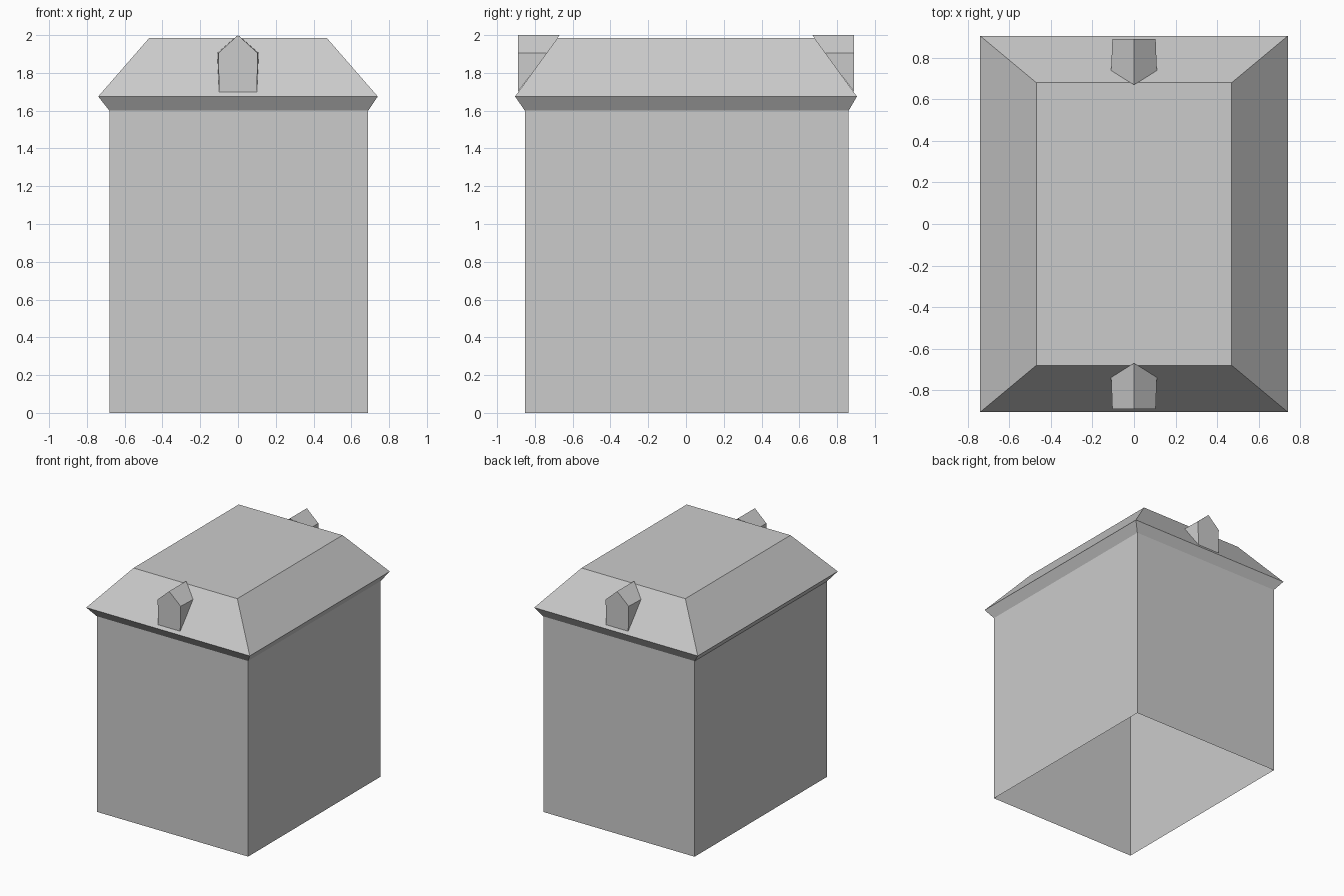
import bpy
import math
from mathutils import Matrix, Vector

cube = bpy.data.objects.get("Cube")
if cube:
    bpy.data.objects.remove(cube, do_unlink=True)

# One plain grey for the whole building
grey = bpy.data.materials.new("light_grey")
grey.use_nodes = True
grey.diffuse_color = (0.6, 0.6, 0.6, 1)
grey.node_tree.nodes["Principled BSDF"].inputs["Base Color"].default_value = (0.6, 0.6, 0.6, 1)


def make_object(name, verts, faces):
    mesh = bpy.data.meshes.new(name)
    mesh.from_pydata(verts, [], faces)
    mesh.materials.append(grey)
    mesh.update()
    obj = bpy.data.objects.new(name, mesh)
    bpy.context.collection.objects.link(obj)
    return obj


def rectangle(half_x, half_y, z, shift=0.0):
    """Four corners, counter-clockwise from above."""
    return [(sx * half_x + shift, sy * half_y + shift, z)
            for sx, sy in ((-1, -1), (1, -1), (1, 1), (-1, 1))]


def loft(name, rings, cap_top=False):
    """Skin a stack of four-cornered rings, open underneath."""
    verts = [corner for ring in rings for corner in ring]
    faces = []
    for level in range(len(rings) - 1):
        low, high = 4 * level, 4 * level + 4
        for i in range(4):
            j = (i + 1) % 4
            faces.append((low + i, low + j, high + j, high + i))
    if cap_top:
        last = len(verts) - 4
        faces.append(tuple(range(last, last + 4)))
    return make_object(name, verts, faces)


# Walls: a hollow box with an open bottom
wall_base = rectangle(0.685, 0.857, 0.0, 0.004)
wall_top = rectangle(0.685, 0.857, 1.6, 0.004)
loft("walls", [wall_base, wall_top])

# Hipped roof: flared eaves, sloping sides and a flat top
eave = rectangle(0.74, 0.905, 1.675)
flat_top = rectangle(0.47, 0.68, 1.985)
loft("roof", [wall_top, eave, flat_top], cap_top=True)

# Dormers: gabled front running back into the roof slope
front_y = -0.89
dormer_verts = [
    Vector((-0.10, front_y, 1.70)), Vector((0.10, front_y, 1.70)),
    Vector((0.104, front_y, 1.905)), Vector((0, front_y, 2.0)),
    Vector((-0.104, front_y, 1.905)),
    Vector((0.11, -0.735, 1.905)), Vector((0, -0.67, 2.0)),
    Vector((-0.11, -0.735, 1.905)),
]
dormer_faces = [
    (0, 1, 2, 3, 4),            # gabled front
    (1, 5, 2), (0, 4, 7),       # cheeks
    (2, 5, 6, 3), (4, 3, 6, 7)  # roof halves
]
for name, angle in (("front_dormer", 0), ("back_dormer", math.pi)):
    turn = Matrix.Rotation(angle, 3, "Z")
    make_object(name, [turn @ v for v in dormer_verts], dormer_faces)
